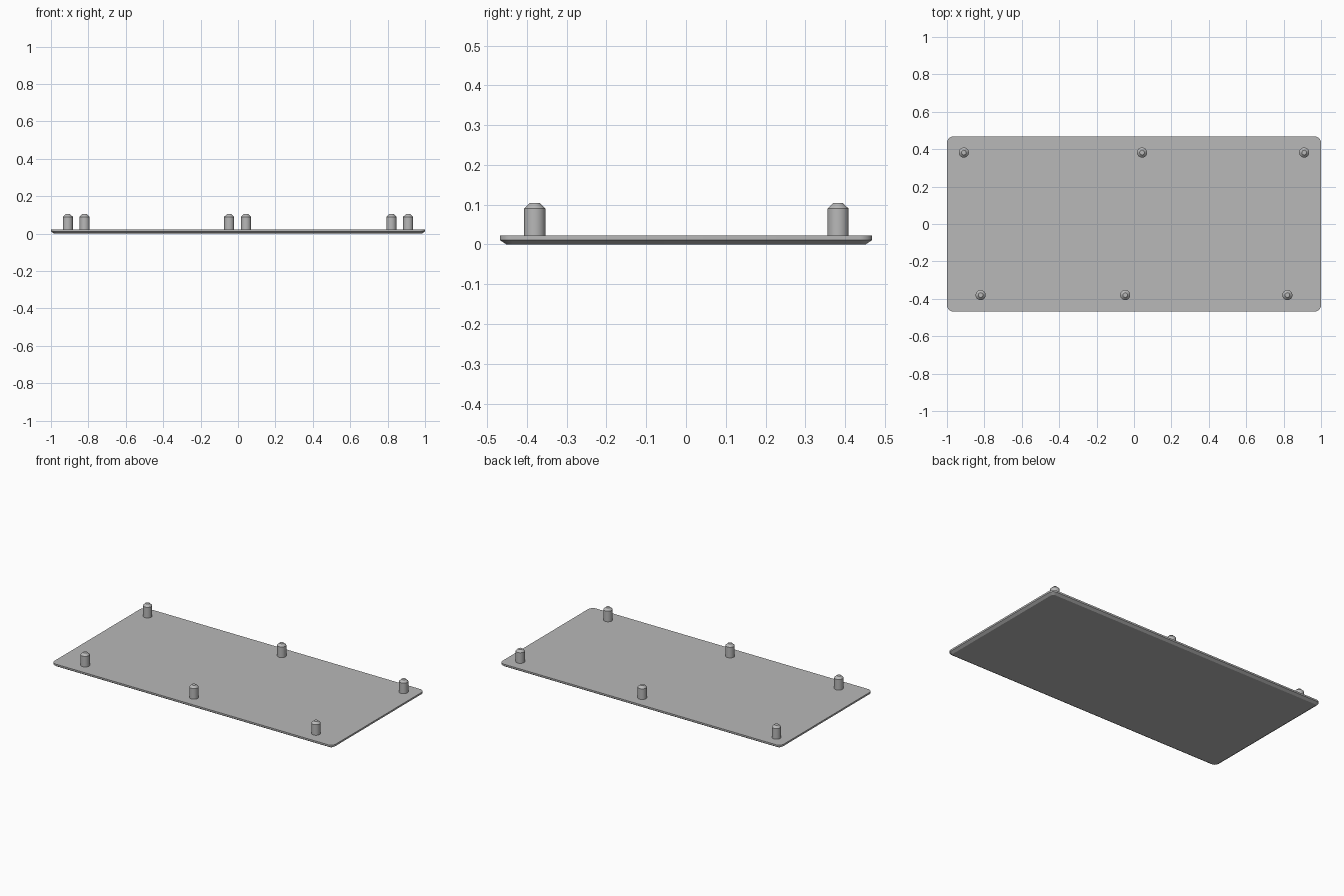
import bpy
from math import cos, sin, pi, radians

cube = bpy.data.objects.get("Cube")
if cube:
    bpy.data.objects.remove(cube, do_unlink=True)

grey = bpy.data.materials.new("plain grey")
grey.use_nodes = True
colour = (0.48, 0.48, 0.48, 1)
grey.diffuse_color = colour
grey.node_tree.nodes["Principled BSDF"].inputs["Base Color"].default_value = colour


def rounded_loop(hx, hy, r, z, steps):
    """Rounded rectangle, or a circle when hx = hy = r."""
    loop = []
    for q, (sx, sy) in enumerate([(1, 1), (-1, 1), (-1, -1), (1, -1)]):
        for i in range(steps):
            a = (q + (i + 0.5) / steps) * pi / 2
            loop.append((sx * (hx - r) + r * cos(a), sy * (hy - r) + r * sin(a), z))
    return loop


def stack(name, loops, location=(0, 0, 0)):
    """Closed solid skinned through loops from bottom to top."""
    n = len(loops[0])
    verts = [v for loop in loops for v in loop]
    faces = [tuple(reversed(range(n))), tuple(range(len(verts) - n, len(verts)))]
    for k in range(len(loops) - 1):
        for i in range(n):
            j = (i + 1) % n
            faces.append((k * n + i, k * n + j, (k + 1) * n + j, (k + 1) * n + i))
    mesh = bpy.data.meshes.new(name)
    mesh.from_pydata(verts, [], faces)
    mesh.materials.append(grey)
    obj = bpy.data.objects.new(name, mesh)
    obj.location = location
    bpy.context.collection.objects.link(obj)
    bpy.ops.object.select_all(action='DESELECT')
    obj.select_set(True)
    bpy.context.view_layer.objects.active = obj
    bpy.ops.object.shade_smooth_by_angle(angle=radians(30))
    return obj


# Thin plate with rounded corners and a chamfered underside
HX, HY, R, T, C = 1.0, 0.468, 0.034, 0.022, 0.017
stack("base_plate", [
    rounded_loop(HX - C, HY - C, R - C, 0, 8),
    rounded_loop(HX, HY, R, 0.011, 8),
    rounded_loop(HX, HY, R, T, 8),
])

# Chamfered locating pegs in two staggered rows
peg_profile = [(0.027, 0.015), (0.027, 0.09), (0.0125, 0.104)]
for row, y, xs in [("front", -0.38, (-0.82, -0.047, 0.82)),
                   ("back", 0.382, (-0.91, 0.043, 0.91))]:
    for side, x in zip(("right", "middle", "left"), xs):
        stack(f"{row}_{side}_peg",
              [rounded_loop(r, r, r, z, 8) for r, z in peg_profile], (x, y, 0))
